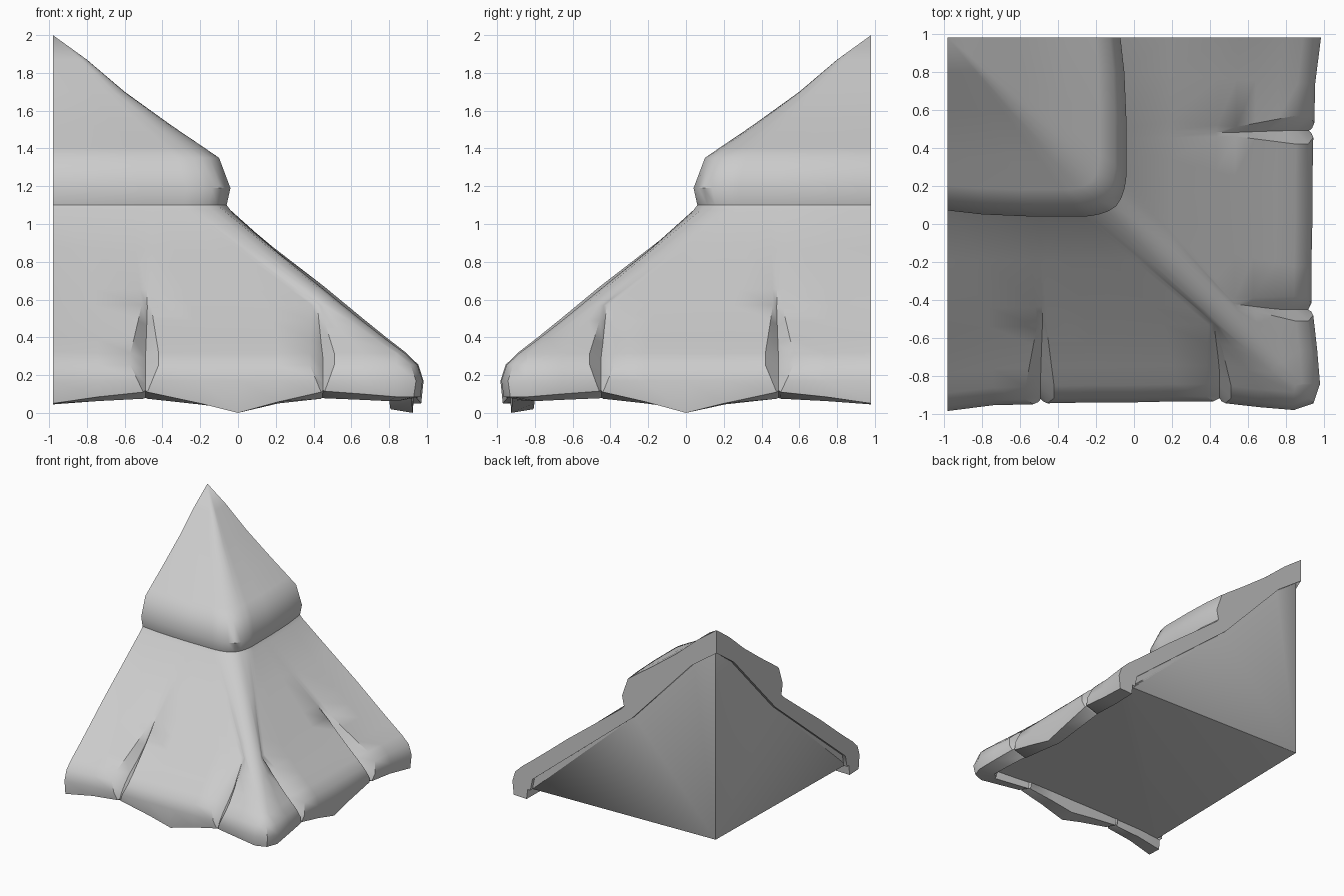
import bpy, bmesh

if "Cube" in bpy.data.objects:
    bpy.data.objects.remove(bpy.data.objects["Cube"])

A = 0.98      # the two cut planes: x = -A and y = A
D0 = 0.92     # distance of the upper eave from the peak
IN = 0.95     # recessed back walls
KNEE = 0.6    # fraction down the lower tier where the pleats open
PLEATS = {3: .50, 9: .60}   # pleat centre column: where it starts

# Columns of the front half: x at upper eave, x at knee, x at hem, hem distance, hem height, eave setback
COLS = [(-.98, -.98, -.98, 1.95, .05, .03), (-.80, -.76, -.74, 1.92, .085, .01),
        (-.56, -.51, -.57, 1.915, .11, 0), (-.50, -.48, -.49, 1.90, .12, 0),
        (-.45, -.46, -.42, 1.91, .11, 0), (-.40, -.25, -.20, 1.905, .05, 0),
        (-.36, -.05, .00, 1.905, 0, 0), (-.32, .16, .22, 1.90, .06, 0),
        (-.29, .39, .38, 1.90, .11, 0), (-.265, .42, .45, 1.895, .12, 0),
        (-.24, .435, .51, 1.91, .115, .003), (-.20, .455, .66, 1.93, .10, .01),
        (-.155, .48, .84, 1.945, .085, .025), (-.10, .525, .93, None, .085, 0)]

# Profiles: upper tier (distance, height), lower tier (fraction, height), back section of the lining
UPPER = [(.18, 1.87), (.38, 1.70), (.63, 1.52), (.80, 1.405), (.88, 1.35),
         (.94, 1.19), (.92, 1.10)]
LOWER = [(.02, 1.075), (.25, .88), (.50, .67), (.60, .585), (.70, .50), (.82, .40),
         (.92, .32), (.985, .255), (1.012, .17), (1.0, None)]
INNER = [(0, 1.80), (.24, 1.63), (.81, 1.02), (1.77, .23), (1.79, .13)]


def both_sides(half):
    """Continue a front half ring round the hip by mirroring across the diagonal."""
    return half + [(-y, -x, z) for x, y, z in reversed(half[:-1])]


def upper_ring(d, z):
    half = []
    for c in COLS:
        s = d / D0
        x = -A + (c[0] + A) * s
        y = A - d + c[5] * s * s
        if c[3] is None:
            x -= .012 * s * s
            y = -x
        half.append((x, y, z))
    return both_sides(half)


def lower_ring(f, z, lip=None):
    half = []
    for i, (x0, xm, x1, D, hem, setback) in enumerate(COLS):
        t = f / KNEE if f < KNEE else (f - KNEE) / (.92 - KNEE)
        x = x0 + (xm - x0) * t if f < KNEE else xm + (x1 - xm) * min(t, 1)
        # pleat sides draw together again at the hem
        for p in PLEATS:
            if abs(i - p) == 1:
                pull = .85 if z is None else .5 if f > 1 else 0
                x += (COLS[p][2] - x) * pull
        h = hem if z is None else z
        if lip is not None:
            h = lip if lip > 0 else hem * .5 + .02
        if D is None:
            x = x0 + (x1 - x0) * f
            y = -x
        else:
            dip = 0
            if i in PLEATS and z is not None:
                dip = .055 * max(0, min(1, (f - PLEATS[i]) / .25))
                dip *= .5 if f > 1 else 1
            y = A - (D0 + (D - D0) * f) + dip + setback * max(0, 1 - 2 * f)
            h -= dip * .5
            if i and z is not None:
                h -= .06 * f * max(0, 1 - f)   # slight sag of the cloth
        half.append((x, y, h))
    return both_sides(half)


def to_object(name, bm, angle):
    bmesh.ops.remove_doubles(bm, verts=bm.verts[:], dist=0.0005)
    bmesh.ops.recalc_face_normals(bm, faces=bm.faces[:])
    me = bpy.data.meshes.new(name)
    bm.to_mesh(me)
    bm.free()
    ob = bpy.data.objects.new(name, me)
    bpy.context.collection.objects.link(ob)
    bpy.ops.object.select_all(action='DESELECT')
    ob.select_set(True)
    bpy.context.view_layer.objects.active = ob
    bpy.ops.object.shade_smooth_by_angle(angle=angle)
    return ob


# Two-tier roof cover with pleats, scalloped hem and a turned-under lip
bm = bmesh.new()
lip = [lower_ring(.88, None, 0), lower_ring(.87, None, .13)]
rings = [upper_ring(*p) for p in UPPER] + [lower_ring(*p) for p in LOWER] + lip
grid = [[bm.verts.new(p) for p in r] for r in rings]
peak = bm.verts.new((-A, A, 2))
n = len(rings[0])
for i in range(n - 1):
    bm.faces.new((peak, grid[0][i], grid[0][i + 1]))
    for a, b in zip(grid, grid[1:]):
        bm.faces.new((a[i], b[i], b[i + 1], a[i + 1]))

# Cut rims at the back, with a small step in to the walls
for side in (0, 1):
    flip = (lambda p: (-p[1], -p[0], p[2])) if side else (lambda p: p)
    edge = [g[-1 if side else 0] for g in grid]
    rim = [bm.verts.new(flip((-A, A - d, z))) for d, z in INNER]
    step = [bm.verts.new(flip((-IN, min(A - d, IN), z))) for d, z in INNER]
    bm.faces.new([peak] + edge + rim[::-1])
    for k in range(len(rim) - 1):
        bm.faces.new((rim[k], rim[k + 1], step[k + 1], step[k]))
to_object("roof_cover", bm, 0.72)

# Recessed back walls and floor closing the inside
bm = bmesh.new()
cv = bm.verts.new((-IN, IN, .16))
fv = [bm.verts.new((max(x, -IN), min(y, IN), z)) for x, y, z in lip[1]]
bm.faces.new([cv] + fv)
wall = [(-IN, min(A - d, IN), z) for d, z in INNER]
for side in (0, 1):
    pts = [(-y, -x, z) if side else (x, y, z) for x, y, z in wall]
    end = fv[-1 if side else 0]
    bm.faces.new([cv] + [bm.verts.new(p) for p in pts] + [end])
walls = to_object("inner_walls", bm, 1.8)

# Softened corner between the walls
bev = walls.modifiers.new("soft_edges", 'BEVEL')
bev.width = 0.03
bev.segments = 2
